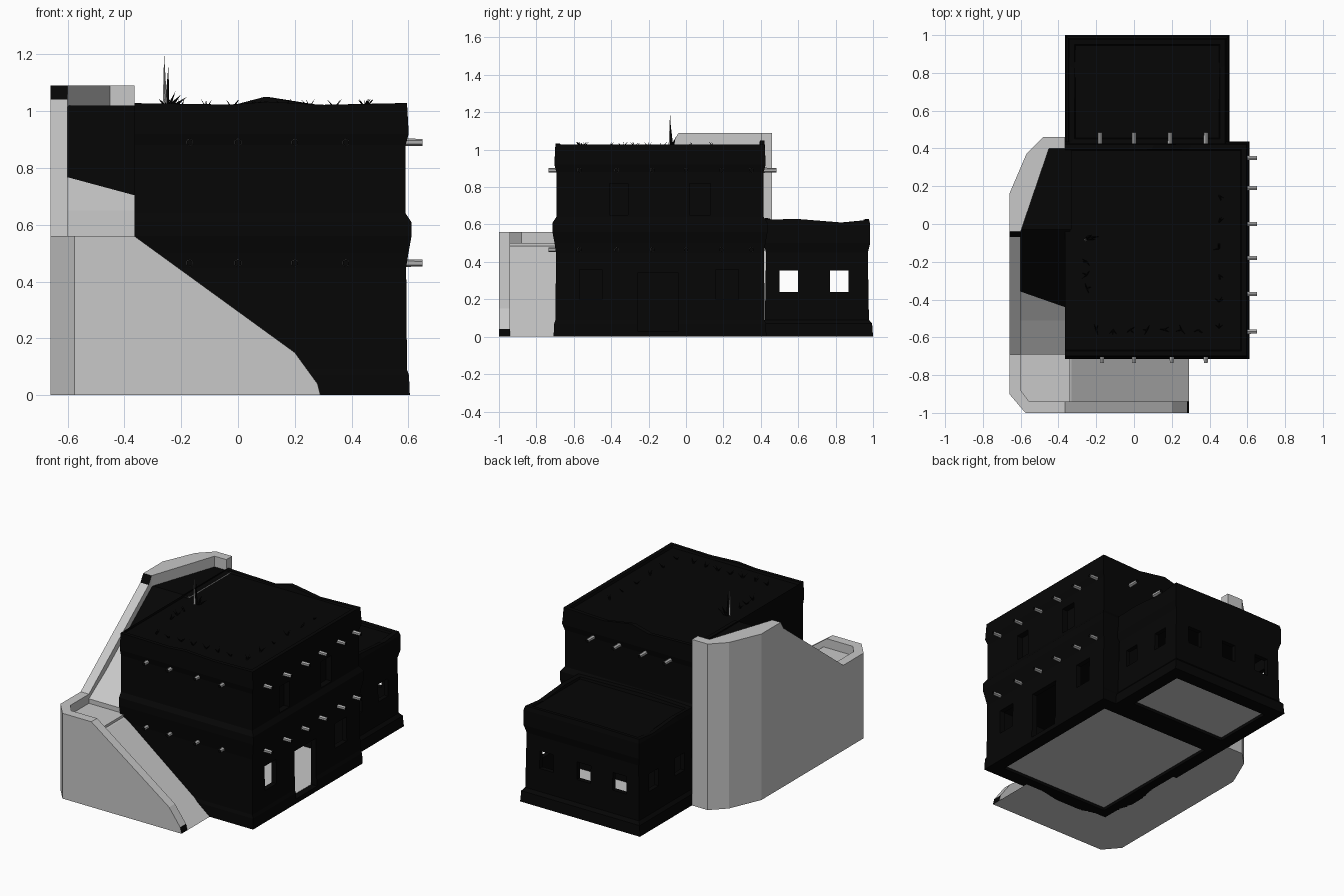
import bpy, bmesh, math, random
from mathutils import Vector

random.seed(4)
if "Cube" in bpy.data.objects:
    bpy.data.objects.remove(bpy.data.objects["Cube"])


def material(name, value):
    m = bpy.data.materials.new(name)
    m.use_nodes = True
    m.diffuse_color = (value, value, value, 1)
    m.node_tree.nodes["Principled BSDF"].inputs["Base Color"].default_value = (value, value, value, 1)
    return m


BLACK = material("black plaster", 0.0017)
GREY = material("pale grey plaster", 0.58)
WOOD = material("weathered grey wood", 0.42)


def finish(name, bm, *mats):
    bmesh.ops.recalc_face_normals(bm, faces=bm.faces)
    me = bpy.data.meshes.new(name)
    bm.to_mesh(me)
    bm.free()
    for m in mats:
        me.materials.append(m)
    ob = bpy.data.objects.new(name, me)
    bpy.context.collection.objects.link(ob)
    return ob


def prism(name, pts, axis, lo, hi, *mats):
    """Extrude a 2D outline along the given axis."""
    bm = bmesh.new()

    def ring(h):
        place = {"x": lambda a, b: (h, a, b), "y": lambda a, b: (a, h, b), "z": lambda a, b: (a, b, h)}[axis]
        return [bm.verts.new(place(a, b)) for a, b in pts]
    r0, r1 = ring(lo), ring(hi)
    bm.faces.new(r0)
    bm.faces.new(r1)
    for i in range(len(pts)):
        j = (i + 1) % len(pts)
        bm.faces.new((r0[i], r0[j], r1[j], r1[i]))
    return finish(name, bm, *mats)


def box(name, x, y, z, *mats):
    return prism(name, [(x[0], y[0]), (x[1], y[0]), (x[1], y[1]), (x[0], y[1])], "z", *z, *mats)


def paint(ob, rule):
    """Give the second material to every face that meets the rule."""
    for f in ob.data.polygons:
        f.material_index = int(rule(f.normal, f.center))


def adobe_block(name, x, y, profile, front, back, sides, left_lean):
    """Loft a rectangular plan through (height, inset) rings, with an uneven parapet."""
    plan = [(0, 0, 0)] + [(t, 0, b) for t, b in front] + [(1, 0, 0)]
    plan += [(1, t, b) for t, b in sides]
    plan += [(1, 1, 0)] + [(t, 1, b) for t, b in reversed(back)] + [(0, 1, 0)]
    plan += [(0, t, b) for t, b in reversed(sides)]
    bm = bmesh.new()
    rings = []
    for z, inset, wobble in profile:
        x0, x1 = x[0] + inset * left_lean, x[1] - inset
        rings.append([bm.verts.new((x0 + u * (x1 - x0), y[0] + inset + v * (y[1] - y[0] - 2 * inset),
                                    z + wobble * b)) for u, v, b in plan])
    for a, b in zip(rings, rings[1:]):
        for i in range(len(plan)):
            j = (i + 1) % len(plan)
            bm.faces.new((a[i], a[j], b[j], b[i]))
    bm.faces.new(rings[0])
    bm.faces.new(rings[-1])
    return finish(name, bm, BLACK)


def cut(target, boxes):
    for x, y, z in boxes:
        tool = box("cutter", x, y, z)
        tool.hide_render = True
        mod = target.modifiers.new("opening", "BOOLEAN")
        mod.operation, mod.solver, mod.object = "DIFFERENCE", "EXACT", tool
        bpy.context.view_layer.objects.active = target
        bpy.ops.object.modifier_apply(modifier=mod.name)
        bpy.data.objects.remove(tool)


# Two-storey house with flared plinth, swelling floor band and parapet
house = adobe_block("house_walls", (-0.365, 0.605), (-0.708, 0.43), [
    (0, 0, 0), (0.07, 0.003, 0), (0.09, 0.01, 0), (0.45, 0.013, 0), (0.5, 0.005, 0),
    (0.56, -0.006, 0), (0.61, -0.005, 0), (0.64, 0.015, 0), (0.88, 0.015, 0),
    (0.92, 0.004, 0), (1.028, 0.01, 1), (1.028, 0.035, 1), (1.012, 0.04, 0)],
    [(0.36, -0.005), (0.49, 0.005), (0.7, -0.006)],
    [(0.36, -0.01), (0.49, 0.022), (0.7, -0.01)], [(0.5, 0)], 0)
OUT = (0.5, 0.7)
cut(house, [((-0.32, 0.56), (-0.665, 0.385), (0.02, 0.43)),
            ((-0.28, 0.52), (-0.62, 0.34), (-0.1, 0.1)),
            (OUT, (-0.26, -0.04), (0.03, 0.34)),
            (OUT, (-0.57, -0.45), (0.2, 0.36)),
            (OUT, (0.16, 0.28), (0.2, 0.36)),
            ((0.55, 0.7), (-0.41, -0.31), (0.65, 0.82)),
            ((0.55, 0.7), (0.02, 0.13), (0.65, 0.82))])

# Single-storey annex behind, windows on three sides
annex = adobe_block("annex_walls", (-0.365, 0.505), (0.4, 1.0), [
    (0, 0, 0), (0.07, 0.005, 0), (0.09, 0.022, 0), (0.45, 0.028, 0), (0.5, 0.015, 0),
    (0.6, 0.015, 0), (0.625, 0.022, 1), (0.622, 0.05, 1), (0.61, 0.055, 0)],
    [(0.4, 0.01)], [(0.4, 0.005)], [(0.3, 0.005), (0.75, -0.015)], 1)
cut(annex, [((-0.31, 0.45), (0.46, 0.945), (0.02, 0.43)),
            ((-0.28, 0.42), (0.5, 0.91), (-0.1, 0.1))]
    + [((-0.5, 0.7), (c - 0.05, c + 0.05), (0.24, 0.355)) for c in (0.55, 0.82)]
    + [((c - 0.05, c + 0.05), (0.8, 1.1), (0.24, 0.355)) for c in (-0.2, 0.06, 0.33)])

# Pale floors
box("house_floor", (-0.315, 0.555), (-0.66, 0.38), (0.021, 0.027), GREY)
box("annex_floor", (-0.305, 0.445), (0.465, 0.94), (0.021, 0.027), GREY)


# Projecting roof beams with dark sawn ends
def beam(name, start, direction, length):
    bm = bmesh.new()
    bmesh.ops.create_cone(bm, cap_ends=True, segments=6, radius1=0.014, radius2=0.012, depth=length)
    ob = finish(name, bm, WOOD, BLACK)
    paint(ob, lambda n, c: abs(n.z) > 0.9)
    d = Vector(direction)
    ob.location = Vector(start) + d * length / 2
    ob.rotation_euler = d.to_track_quat("Z", "Y").to_euler()


for z in (0.89, 0.465):
    for y in (-0.57, -0.37, -0.18, 0, 0.19, 0.35):
        beam("side_beam", (0.57, y, z), (1, 0, 0), 0.08)
    for x in (-0.17, 0, 0.2, 0.38):
        beam("front_beam", (x, -0.675, z), (0, -1, 0), 0.06)
for x in (-0.18, 0, 0.19, 0.38):
    beam("back_beam", (x, 0.4, 0.89), (0, 1, 0), 0.085)

# Front flight with its outer wall; the low tip of the wall is black
prism("front_ramp", [(0.29, 0), (0.2, 0.07), (-0.33, 0.48), (-0.38, 0.5), (-0.38, 0)],
      "y", -0.945, -0.68, GREY)
wall = prism("front_stair_wall", [(0.29, 0), (0.28, 0.04), (0.2, 0.15), (-0.365, 0.56), (-0.365, 0)],
             "y", -1.0, -0.94, GREY, BLACK)
paint(wall, lambda n, c: n.x > 0.9)

# Corner landing and its parapet
prism("corner_landing", [(-0.34, -0.68), (-0.61, -0.68), (-0.61, -0.88), (-0.56, -0.95), (-0.34, -0.95)],
      "z", 0, 0.5, GREY)
prism("corner_parapet", [(-0.66, -0.69), (-0.66, -0.9), (-0.575, -1), (-0.365, -1), (-0.365, -0.94),
                         (-0.555, -0.94), (-0.6, -0.88), (-0.6, -0.69)], "z", 0, 0.56, GREY)

# Side flight up to the roof, its surface cut on a slant where it turns black
ramp = prism("side_ramp", [(-0.69, 0), (-0.69, 0.53), (-0.51, 0.65), (-0.03, 1.02), (-0.03, 0)],
             "x", -0.605, -0.34, GREY, BLACK)
split, slant = Vector((-0.48, -0.4, 0)), Vector((0.35, 1, 0))
bm = bmesh.new()
bm.from_mesh(ramp.data)
bmesh.ops.bisect_plane(bm, geom=bm.verts[:] + bm.edges[:] + bm.faces[:], plane_co=split, plane_no=slant)
bm.to_mesh(ramp.data)
bm.free()
paint(ramp, lambda n, c: n.z > 0.3 and (c - split).dot(slant) > 0)

side_wall = prism("side_stair_wall", [(-0.69, 0), (-0.69, 0.56), (-0.07, 1.04), (-0.04, 1.09), (-0.04, 0)],
                  "x", -0.66, -0.6, GREY, BLACK)
paint(side_wall, lambda n, c: n.y < -0.8 and c.z > 1)

# Roof landing with faceted outer wall
landing = prism("roof_landing", [(-0.33, -0.03), (-0.605, -0.03), (-0.455, 0.405), (-0.33, 0.405)],
                "z", 0, 1.02, GREY, BLACK)
paint(landing, lambda n, c: n.z > 0.5)
prism("roof_landing_wall", [(-0.6, -0.04), (-0.66, -0.04), (-0.66, 0.16), (-0.57, 0.37), (-0.48, 0.46),
                            (-0.365, 0.46), (-0.365, 0.4), (-0.45, 0.4)], "z", 0, 1.09, GREY)


# Thorny sprigs along the roof edge
def spike(name, base, tip, radius, mat):
    bm = bmesh.new()
    d = Vector(tip) - Vector(base)
    bmesh.ops.create_cone(bm, cap_ends=True, segments=4, radius1=radius, radius2=0, depth=d.length)
    ob = finish(name, bm, mat)
    ob.location = Vector(base) + d / 2
    ob.rotation_euler = d.to_track_quat("Z", "Y").to_euler()


sprigs = [(0.45, -0.55 + 0.14 * i) for i in range(6)]
sprigs += [(-0.2 + 0.09 * i, -0.56) for i in range(7)]
sprigs += [(-0.25, -0.2 - 0.07 * i) for i in range(3)]
for x, y in sprigs:
    for k in range(3):
        a = random.uniform(0, math.tau)
        spike("roof_sprig", (x, y, 1.01), (x + 0.03 * math.cos(a), y + 0.03 * math.sin(a), 1.042), 0.004, BLACK)

# Tall roof stalk with side shoots
spike("roof_stalk", (-0.257, -0.085, 1.0), (-0.26, -0.085, 1.2), 0.009, WOOD)
for dx, dy, h in ((0.07, 0.01, 1.05), (0.03, 0.02, 1.07), (0.005, -0.01, 1.16), (0.05, -0.01, 1.06)):
    spike("roof_shoot", (-0.25, -0.075, 1.0), (-0.25 + dx, -0.075 + dy, h), 0.01, BLACK)
